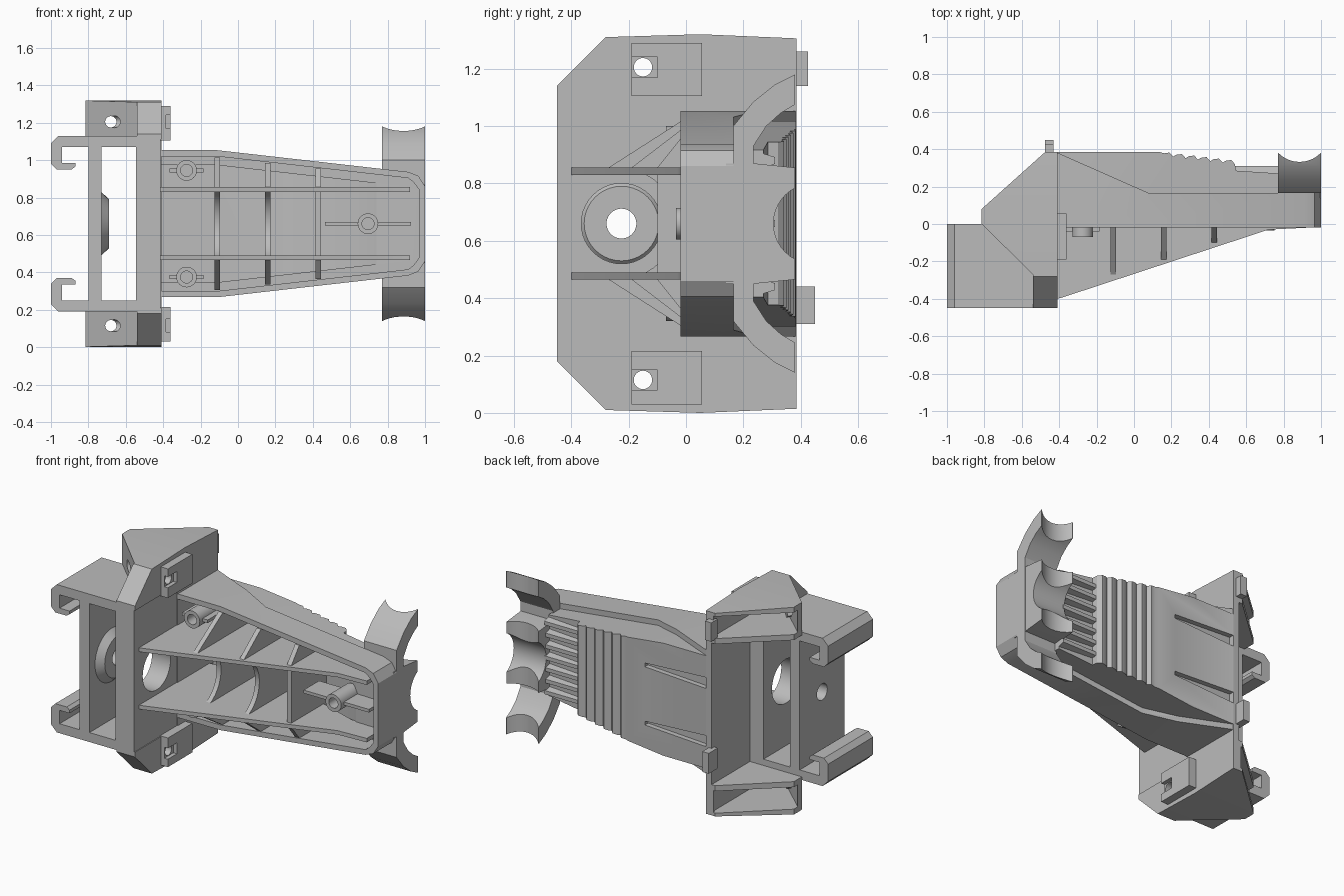
import bpy, bmesh, math
from mathutils import Matrix, Vector

cube = bpy.data.objects.get("Cube")
if cube:
    bpy.data.objects.remove(cube, do_unlink=True)

H = 1.32   # full height; everything mirrors about H / 2
MID = H / 2

grey = bpy.data.materials.new("plain grey")
grey.use_nodes = True
GREY = (0.5, 0.5, 0.5, 1)
grey.diffuse_color = GREY
grey.node_tree.nodes["Principled BSDF"].inputs["Base Color"].default_value = GREY


def add(name, bm):
    bmesh.ops.recalc_face_normals(bm, faces=bm.faces)
    me = bpy.data.meshes.new(name)
    bm.to_mesh(me)
    bm.free()
    me.materials.append(grey)
    ob = bpy.data.objects.new(name, me)
    bpy.context.collection.objects.link(ob)
    return ob


def prism(name, pts, axis, lo, hi):
    """Extrude a 2D outline along an axis; the outline uses the other two axes in order."""
    def place(p, d):
        return {"x": (d, *p), "y": (p[0], d, p[1]), "z": (*p, d)}[axis]
    bm = bmesh.new()
    a = [bm.verts.new(place(p, lo)) for p in pts]
    b = [bm.verts.new(place(p, hi)) for p in pts]
    bm.faces.new(a)
    bm.faces.new(b)
    for i in range(len(pts)):
        j = (i + 1) % len(pts)
        bm.faces.new((a[i], a[j], b[j], b[i]))
    return add(name, bm)


def box(name, x0, x1, y0, y1, z0, z1):
    return prism(name, [(x0, y0), (x1, y0), (x1, y1), (x0, y1)], "z", z0, z1)


def rod(name, centre, direction, r, length, sides=40, r2=None):
    bm = bmesh.new()
    turn = Vector(direction).to_track_quat("Z", "Y").to_matrix().to_4x4()
    bmesh.ops.create_cone(bm, cap_ends=True, segments=sides, radius1=r,
                          radius2=r if r2 is None else r2, depth=length,
                          matrix=Matrix.Translation(centre) @ turn)
    return add(name, bm)


def combine(ob, others, how="DIFFERENCE"):
    for other in others:
        m = ob.modifiers.new("cut", "BOOLEAN")
        m.operation, m.object, m.solver = how, other, "EXACT"
        bpy.context.view_layer.objects.active = ob
        bpy.ops.object.modifier_apply(modifier=m.name)
        bpy.data.objects.remove(other, do_unlink=True)
    return ob


def mirrored(ob, name):
    bm = bmesh.new()
    bm.from_mesh(ob.data)
    for v in bm.verts:
        v.co.z = H - v.co.z
    return add(name, bm)


def symmetric(half):
    return half + [(a, H - z) for a, z in reversed(half)]


# Bracket: outer wall, inner wall, top and bottom plates
centre_y = -0.225
outer = box("outer_wall", -0.8, -0.73, -0.45, 0, 0.22, 1.1)
flange = rod("outer_wall_flange", (-0.71, centre_y, MID), (1, 0, 0), 0.17, 0.042, r2=0.13)
for part in (outer, flange):
    combine(part, [rod("c", (-0.75, centre_y, MID), (1, 0, 0), 0.052, 0.3)])
inner = box("inner_wall", -0.545, -0.415, -0.45, 0, 0.2, 1.12)
combine(inner, [rod("c", (-0.48, centre_y, MID), (1, 0, 0), 0.14, 0.4)])
box("back_plate", -0.45, -0.41, -0.02, 0.385, 0.15, 1.17)
top = box("top_plate", -0.8, -0.415, -0.45, 0, 1.07, 1.13)
mirrored(top, "bottom_plate")

# Hooked guide rails
hook = prism("top_hook", [(-0.8, 1.13), (-0.96, 1.13), (-1, 1.09), (-1, 0.98), (-0.97, 0.95),
                          (-0.89, 0.95), (-0.87, 0.965), (-0.87, 0.985), (-0.94, 0.985),
                          (-0.94, 1.07), (-0.8, 1.07)], "y", -0.45, 0)
mirrored(hook, "bottom_hook")


# Mounting ears with an open pocket and a screw hole
def screw_hole():
    return [rod("c", (-0.6, -0.15, 1.205), (1, 0, 0), 0.032, 0.6),
            rod("c", (-0.68, 0, 1.205), (0, 1, 0), 0.03, 1)]


ear = prism("top_ear", [(-0.815, 0.08), (-0.475, 0.385), (-0.41, 0.385), (-0.41, -0.45),
                        (-0.54, -0.45), (-0.54, -0.27), (-0.815, 0)], "z", 1.11, H)
side_shape = [(-0.46, 1), (-0.46, 1.13), (-0.28, 1.31), (0.05, H), (0.4, 1.305), (0.4, 1)]
combine(ear, [prism("c", side_shape, "x", -1, 0)], "INTERSECT")
combine(ear, [prism("c", [(-0.9, 0.12), (-0.77, 0), (-0.53, -0.22), (-0.45, -0.22),
                          (-0.45, 0.35), (-0.55, 0.6), (-0.9, 0.5)], "z", 1.145, 1.285)])
combine(ear, screw_hole())
nut = rod("top_nut", (-0.65, -0.105, 1.205), (1, 1, 0), 0.065, 0.03, 6)
combine(nut, screw_hole())
clip = box("top_clip", -0.42, -0.36, -0.19, 0.055, 1.105, 1.29)
combine(clip, [box("c", -0.385, -0.3, -0.3, -0.1, 1.17, 1.24)] + screw_hole())
for part, name in ((ear, "bottom_ear"), (nut, "bottom_nut"), (clip, "bottom_clip")):
    mirrored(part, name)
box("top_tab", -0.475, -0.43, 0.36, 0.425, 1.14, 1.26)
box("bottom_tab", -0.475, -0.43, 0.36, 0.45, 0.31, 0.44)


# Arm shell
def outline(d, x0=-0.42):
    return symmetric([(x0, 0.267 + d), (-0.11, 0.267 + d), (0.91, 0.383 + d),
                      (0.965 - d * 0.8, 0.405 + d), (1 - d, 0.46 + d * 0.5)])


arm = prism("arm_shell", outline(0), "y", -0.02, 0.385)
combine(arm, [prism("c", [(-0.5, -0.1), (1.1, -0.1), (1.1, 0.165), (0.08, 0.165),
                          (-0.42, 0.386), (-0.5, 0.386)], "z", 0, 2)], "INTERSECT")
# Back panel with saw-tooth grip
teeth = []
for i in range(6):
    x, y = 0.54 - i * 0.066, 0.32 + i * 0.008
    teeth += [(x, y), (x - 0.02, y + 0.022), (x - 0.05, y + 0.018)]
panel = prism("p", outline(0.035), "y", 0.1, 0.385)
combine(panel, [prism("c", [(-0.5, 0), (0.78, 0), (0.78, 0.27), (0.545, 0.285)] + teeth
                      + [(0.14, 0.384), (-0.5, 0.384)], "z", 0, 2)], "INTERSECT")
combine(arm, [panel], "UNION")
# Hollow front and back slots
deep = prism("c", outline(0.08, -0.5), "y", -0.1, 0.34)
combine(deep, [prism("c", [(-0.6, -0.2), (1.1, -0.2), (1.1, 0.12), (0.74, 0.13), (0.56, 0.23),
                           (0.1, 0.33), (-0.6, 0.335)], "z", 0, 2)], "INTERSECT")
combine(arm, [prism("c", outline(0.033, -0.5), "y", -0.1, 0.125), deep])
for z in (0.475, H - 0.475):
    combine(arm, [prism("c", [(-0.5, z - 0.04), (0.02, z - 0.012), (0.02, z + 0.012),
                              (-0.5, z + 0.04)], "y", 0.352, 0.5)])

# Lengthwise grip bars
for i in range(7):
    z = 0.44 + i * (H - 0.88) / 6
    prism("grip_bar", [(0.25, z - 0.03), (0.31, z - 0.012), (0.31, z + 0.012), (0.25, z + 0.03)],
          "x", 0.53, 0.78)

# Long triangular fins
fin = prism("lower_fin", [(-0.415, 0.3), (-0.415, -0.4), (-0.39, -0.395), (0.72, -0.03),
                          (0.92, -0.02), (0.92, 0.13), (0.7, 0.14), (0.1, 0.34)],
            "z", 0.465, 0.49)
mirrored(fin, "upper_fin")

# Cross ribs
for x, edge, front, back, notch in ((-0.11, 0.305, -0.27, 0.34, 0.19),
                                    (0.16, 0.335, -0.19, 0.33, 0.19),
                                    (0.43, 0.365, -0.1, 0.26, 0)):
    rib = prism("cross_rib", symmetric([(back, edge), (-0.02, edge), (front, 0.465)]),
                "x", x - 0.015, x + 0.015)
    if notch:
        combine(rib, [rod("c", (x, centre_y, MID), (1, 0, 0), notch, 0.2)])

# Screw bosses with side webs
for x, z, front, back, web in ((-0.275, 0.375, -0.07, 0.34, 0.09), (-0.275, H - 0.375, -0.07, 0.34, 0.09),
                               (0.695, MID, -0.035, 0.15, 0.23)):
    boss = rod("boss", (x, (front + back) / 2, z), (0, 1, 0), 0.055, back - front)
    combine(boss, [box("c", x - web, x + web, front + 0.03, back, z - 0.01, z + 0.01)], "UNION")
    combine(boss, [rod("c", (x, front, z), (0, 1, 0), 0.032, 0.2)])

# End cradle: arched horns and a notched centre block
saddle_half = [(0.38, 1.18), (0.31, 1.145), (0.235, 1.085), (0.165, 1.0)]
inner_half = [(0.235, 0.93), (0.28, 1.0), (0.33, 1.045), (0.38, 1.075)]
saddle = prism("end_cradle", saddle_half + [(y, H - z) for y, z in reversed(saddle_half)]
               + [(y, H - z) for y, z in reversed(inner_half)] + inner_half, "x", 0.77, 1)
block = prism("end_block", symmetric([(0.14, 0.45), (0.235, 0.45), (0.38, 0.465)]), "x", 0.77, 0.998)
combine(block, [rod("c", (0.9, 0.445, MID), (1, 0, 0), 0.14, 0.5)])
for part in (saddle, block):
    combine(part, [rod("c", (0.885, 0.49, MID), (0, 0, 1), 0.158, 2)])

# Shading: smooth curves, sharp edges
for ob in bpy.context.scene.objects:
    ob.select_set(ob.type == "MESH")
bpy.ops.object.shade_smooth_by_angle(angle=math.radians(25))
